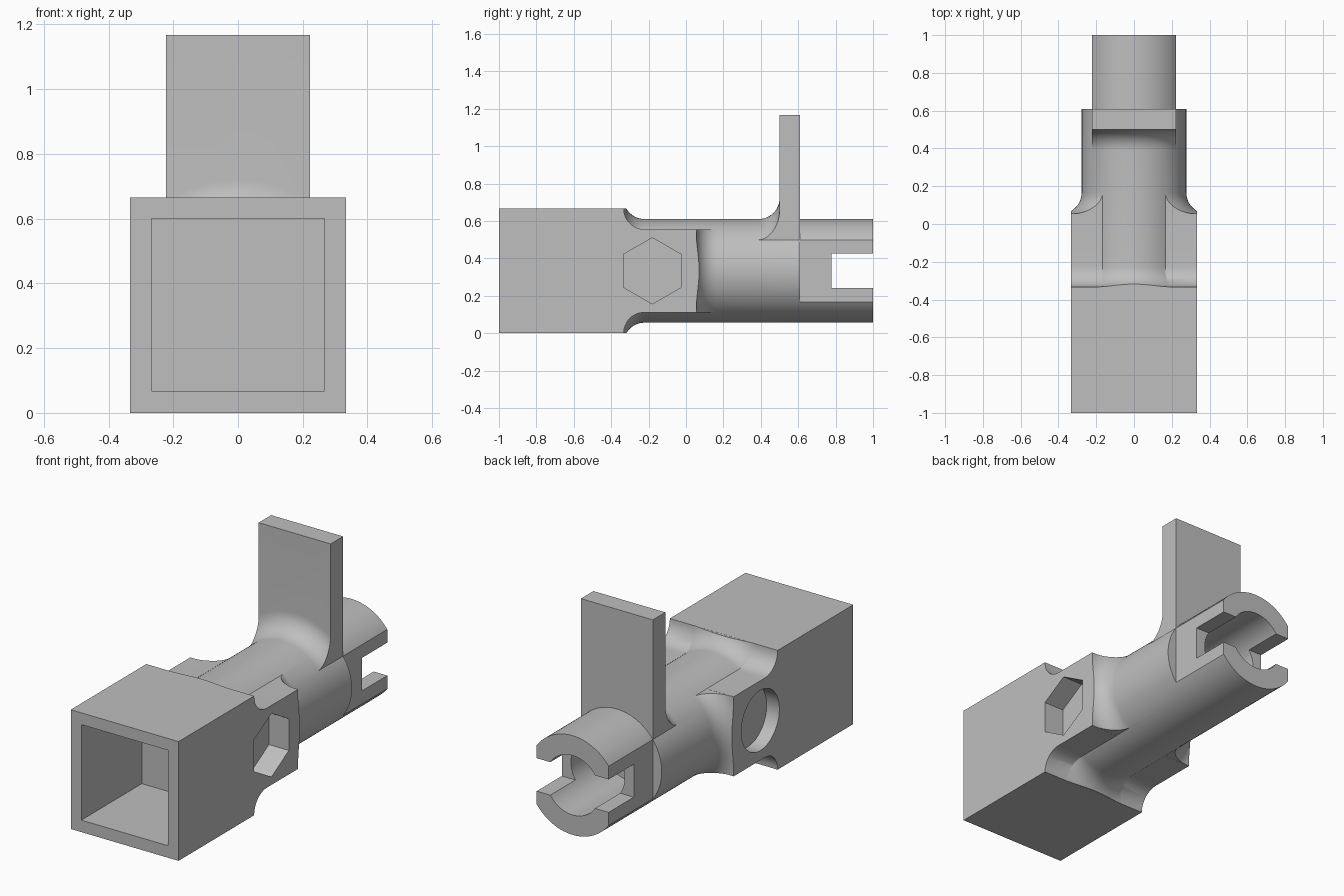
import bpy, bmesh
from math import sin, cos, pi
from mathutils import Matrix

if "Cube" in bpy.data.objects:
    bpy.data.objects.remove(bpy.data.objects["Cube"], do_unlink=True)

W = 0.333          # half width of the square socket, also the axis height
R = 0.277          # tube radius
F = 0.111          # fillet radius
SEG = 96

grey = bpy.data.materials.new("plain grey")
grey.use_nodes = True
COLOUR = (0.52, 0.52, 0.52, 1)
grey.diffuse_color = COLOUR
grey.node_tree.nodes["Principled BSDF"].inputs["Base Color"].default_value = COLOUR


def finish(bm, name):
    bmesh.ops.recalc_face_normals(bm, faces=bm.faces[:])
    mesh = bpy.data.meshes.new(name)
    bm.to_mesh(mesh)
    bm.free()
    mesh.materials.append(grey)
    ob = bpy.data.objects.new(name, mesh)
    bpy.context.collection.objects.link(ob)
    return ob


def block(name, x, y, z):
    """Box given by its (low, high) ranges."""
    bm = bmesh.new()
    bmesh.ops.create_cube(bm, size=1)
    for v in bm.verts:
        v.co = [r[0] if c < 0 else r[1] for c, r in zip(v.co, (x, y, z))]
    return finish(bm, name)


def lathe(name, profile):
    """Solid of revolution round the tube axis from (y, radius) points."""
    bm = bmesh.new()
    rings = [[bm.verts.new((r * cos(2 * pi * i / SEG), y, W + r * sin(2 * pi * i / SEG)))
              for i in range(SEG)] for y, r in profile]
    for a, b in zip(rings, rings[1:]):
        for i in range(SEG):
            j = (i + 1) % SEG
            bm.faces.new((a[i], a[j], b[j], b[i]))
    bm.faces.new(rings[0])
    bm.faces.new(rings[-1])
    return finish(bm, name)


def cross_pin(name, radius, x, sides):
    """Prism along x through the bolt position."""
    bm = bmesh.new()
    bmesh.ops.create_cone(bm, cap_ends=True, segments=sides, radius1=radius,
                          radius2=radius, depth=x[1] - x[0])
    turn = Matrix.Rotation(pi / 2, 4, 'Y')
    bm.transform(Matrix.Translation(((x[0] + x[1]) / 2, -0.18, W)) @ turn)
    if sides == 6:      # make sure a corner points straight up
        top = max(v.co.z for v in bm.verts) - W
        if top < radius * 0.95:
            shift = Matrix.Translation((0, -0.18, W))
            bm.transform(shift @ Matrix.Rotation(pi / 6, 4, 'X') @ shift.inverted())
    return finish(bm, name)


def arc(y, z, sy, sz, steps=12):
    """Quarter fillet round the centre (y, z)."""
    return [(y + sy * F * sin(t * pi / 2 / steps), z + sz * F * cos(t * pi / 2 / steps))
            for t in range(steps + 1)]


def combine(ob, tool, operation):
    mod = ob.modifiers.new("combine", 'BOOLEAN')
    mod.operation, mod.object, mod.solver = operation, tool, 'EXACT'
    bpy.context.view_layer.objects.active = ob
    bpy.ops.object.modifier_apply(modifier=mod.name)
    bpy.data.objects.remove(tool, do_unlink=True)
    return ob


# Square socket and bolt lug: one side profile extruded across x
top = arc(-W + F, 2 * W, -1, -1)
low = arc(-W + F, 0, -1, 1)
outline = [(-1, 0)] + low[::-1] + [(0.055, F), (0.055, 2 * W - F)] + top + [(-1, 2 * W)]
bm = bmesh.new()
face = bm.faces.new([bm.verts.new((-W, y, z)) for y, z in outline])
side = bmesh.ops.extrude_face_region(bm, geom=[face])["geom"]
bmesh.ops.translate(bm, vec=(2 * W, 0, 0),
                    verts=[g for g in side if isinstance(g, bmesh.types.BMVert)])
body = finish(bm, "connector_body")

# Round tube
combine(body, lathe("tube", [(-0.45, R), (1, R)]), 'UNION')

# Round fillets blending the tube into socket, lug and plate
C = R + F
socket_flare = lathe("socket_flare", [(-0.4, C)] + arc(-W + F, C, -1, -1)[::-1] + [(-0.2, R - 0.02)])
combine(socket_flare, block("clip", (-W + .0005, W - .0005), (-0.6, 0), (0.0005, 2 * W - .0005)), 'INTERSECT')
lug_flare = lathe("lug_flare", [(0, C + 0.02), (0.055, C + 0.02)] + arc(0.055 + F, C, -1, -1)[::-1] + [(0.19, R - 0.02)])
combine(lug_flare, block("clip", (-W + .0005, W - .0005), (-0.1, 0.4), (F + .0005, 2 * W - F - .0005)), 'INTERSECT')
plate_flare = lathe("plate_flare", [(0.37, R - 0.02)] + arc(0.5 - F, C, 1, -1) + [(0.55, C)])
combine(plate_flare, block("clip", (-0.2215, 0.2215), (0.2, 0.8), (W, 1)), 'INTERSECT')
for flare in (socket_flare, lug_flare, plate_flare):
    combine(body, flare, 'UNION')

# Upright plate
combine(body, block("plate", (-0.222, 0.222), (0.5, 0.61), (W, 1.167)), 'UNION')

# Cuts: socket cavity, tube bore, end slot, flats, bolt hole, nut and bolt head pockets
cuts = [
    block("cavity", (-0.267, 0.267), (-1.1, -0.467), (0.067, 0.6)),
    lathe("bore", [(0.5, 0.166), (1.1, 0.166)]),
    block("slot", (-0.5, 0.5), (0.778, 1.1), (W - 0.092, W + 0.092)),
    block("flat_left", (0.222, 0.5), (0.61, 1.1), (-0.1, 0.8)),
    block("flat_right", (-0.5, -0.222), (0.61, 1.1), (-0.1, 0.8)),
    cross_pin("bolt_hole", 0.09, (-0.5, 0.5), 48),
    cross_pin("nut_pocket", 0.177, (0.21, 0.5), 6),
    cross_pin("head_pocket", 0.168, (-0.5, -0.255), 48),
]
for cutter in cuts:
    combine(body, cutter, 'DIFFERENCE')

# Smooth curved surfaces, crisp edges
bpy.ops.object.select_all(action='DESELECT')
body.select_set(True)
bpy.context.view_layer.objects.active = body
bpy.ops.object.shade_smooth_by_angle(angle=pi / 7)
